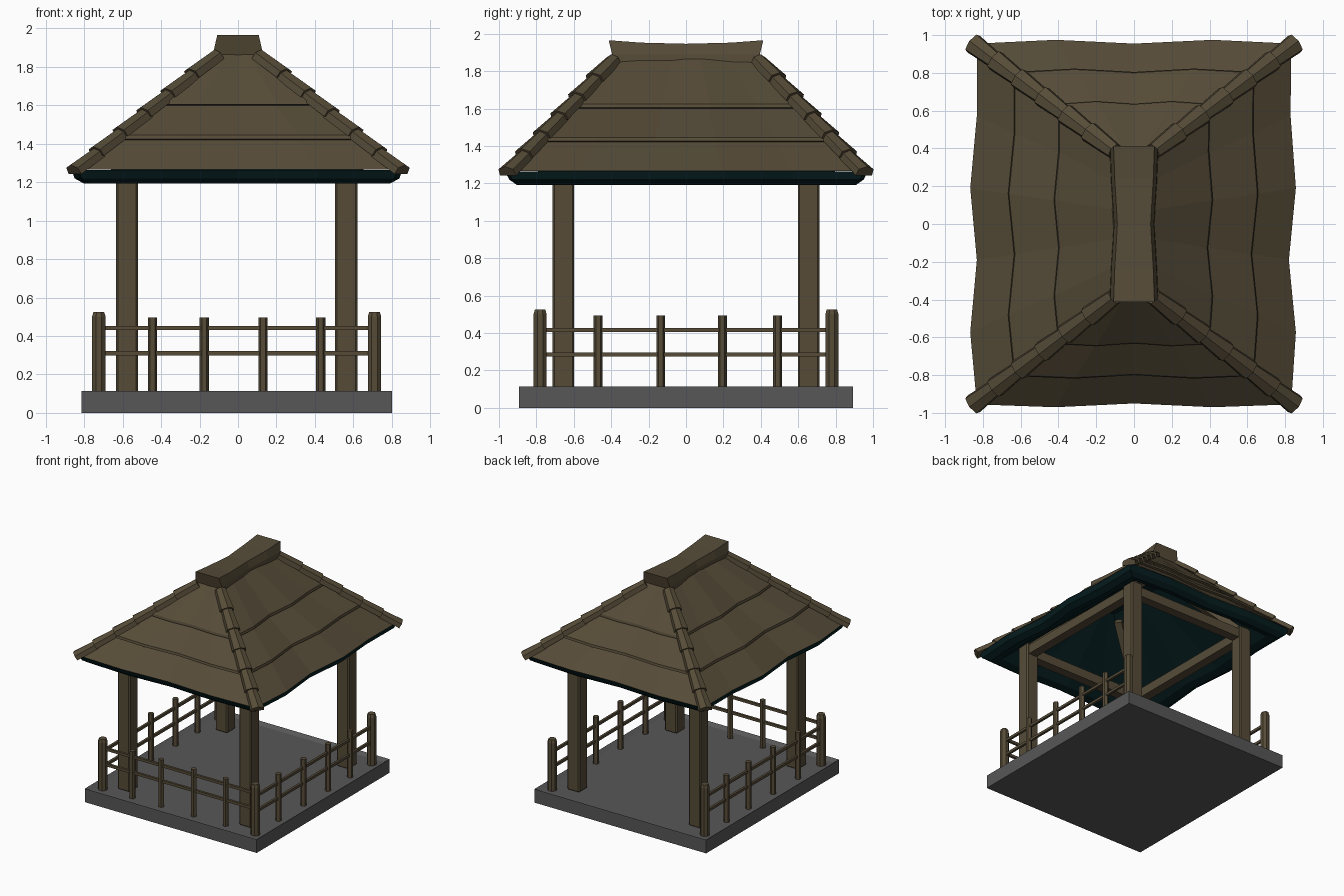
import bpy, bmesh, math
from mathutils import Vector, Matrix

if "Cube" in bpy.data.objects:
    bpy.data.objects.remove(bpy.data.objects["Cube"])

OX = -0.007  # small sideways offset of the base and timber


def material(name, rgb):
    m = bpy.data.materials.new(name)
    m.diffuse_color = (*rgb, 1)
    m.use_nodes = True
    m.node_tree.nodes["Principled BSDF"].inputs["Base Color"].default_value = m.diffuse_color
    return m


THATCH = material("thatch brown", (0.092, 0.071, 0.039))
WOOD = material("wood brown", (0.092, 0.071, 0.039))
STONE = material("stone grey", (0.095, 0.095, 0.095))
TEAL = material("dark teal", (0.002, 0.013, 0.015))


def finish(name, bm, mat):
    bmesh.ops.recalc_face_normals(bm, faces=bm.faces)
    me = bpy.data.meshes.new(name)
    bm.to_mesh(me)
    bm.free()
    me.materials.append(mat)
    ob = bpy.data.objects.new(name, me)
    bpy.context.collection.objects.link(ob)
    return ob


def loft(name, rings, mat, cap_start=True, cap_end=True):
    bm = bmesh.new()
    vs = [[bm.verts.new(p) for p in r] for r in rings]
    n = len(vs[0])
    for a, b in zip(vs, vs[1:]):
        for i in range(n):
            j = (i + 1) % n
            bm.faces.new((a[i], a[j], b[j], b[i]))
    if cap_start:
        bm.faces.new(vs[0])
    if cap_end:
        bm.faces.new(vs[-1])
    return finish(name, bm, mat)


def bar(name, a, b, w, h, mat=WOOD):
    """Rectangular beam from a to b."""
    a, b = Vector(a), Vector(b)
    d = (b - a).normalized()
    s = d.cross(Vector((0, 0, 1))).normalized()
    u = s.cross(d)
    sec = [s * x * w / 2 + u * z * h / 2 for x, z in ((-1, -1), (1, -1), (1, 1), (-1, 1))]
    return loft(name, [[p + o for o in sec] for p in (a, b)], mat)


def post(name, x, y, profile, sides, turn):
    """Upright post from (radius, z) pairs."""
    rings = [[(x + r * math.cos(turn + k * math.tau / sides),
               y + r * math.sin(turn + k * math.tau / sides), z) for k in range(sides)]
             for r, z in profile]
    return loft(name, rings, WOOD)


# Stone base with a raised rim
bm = bmesh.new()
bmesh.ops.create_cube(bm, size=1, matrix=Matrix.Translation((OX, 0, 0.0575)) @ Matrix.Diagonal((1.615, 1.785, 0.115, 1)))
top = [f for f in bm.faces if f.normal.z > 0.9]
bmesh.ops.inset_region(bm, faces=top, thickness=0.045)
bmesh.ops.translate(bm, vec=(0, 0, -0.022), verts=top[0].verts)
finish("base", bm, STONE)

# Columns, corner railing posts
CX, CY, PX, PY = 0.57, 0.655, 0.717, 0.78
for sx in (-1, 1):
    for sy in (-1, 1):
        c = post("column", OX + sx * CX, sy * CY, [(0.0813, 0.09), (0.0813, 1.3)], 4, math.pi / 4)
        bv = c.modifiers.new("bevel", "BEVEL")
        bv.width, bv.segments = 0.01, 1
        post("corner_post", OX + sx * PX, sy * PY,
             [(0.038, 0.09), (0.038, 0.5), (0.03, 0.525)], 8, math.pi / 8)

# Railings on the front and both sides; the back is open
for x in (-0.445, -0.175, 0.13, 0.43):
    post("front_baluster", x, -PY, [(0.024, 0.09), (0.024, 0.495)], 6, 0)
for z in (0.31, 0.442):
    bar("front_rail", (OX - PX, -PY, z), (OX + PX, -PY, z), 0.02, 0.022)
for sx in (-1, 1):
    for y in (-0.47, -0.135, 0.195, 0.49):
        post("side_baluster", OX + sx * PX, y, [(0.024, 0.09), (0.024, 0.492)], 6, math.pi / 6)
    for z in (0.285, 0.415):
        bar("side_rail", (OX + sx * PX, -PY, z), (OX + sx * PX, PY, z), 0.02, 0.022)

# Frame beams between the columns and rafters under the hips
for s in (-1, 1):
    bar("cross_beam", (OX - CX, s * CY, 1.235), (OX + CX, s * CY, 1.235), 0.08, 0.08)
    bar("long_beam", (OX + s * CX, -CY, 1.235), (OX + s * CX, CY, 1.235), 0.08, 0.08)
    for t in (-1, 1):
        bar("rafter", (OX + s * CX, t * CY, 1.27), (s * 0.13, t * 0.35, 1.66), 0.06, 0.06)

# Wavy roof outline: outward offsets along each side, start corner to end corner
SIDES = {"front": [0, 0.015, -0.005, 0.015], "right": [0, 0.025, -0.012, 0.025, -0.003],
         "back": [0, 0.02, 0, 0.02], "left": [0, 0, 0.035, 0, 0.035]}


def ring(hx, hy, z, wave=1.0):
    pts = []
    for name, offs in SIDES.items():
        for k, o in enumerate(offs):
            t, o = -1 + 2 * k / len(offs), o * wave
            pts.append({"front": (hx * t, -hy - o, z), "right": (hx + o, hy * t, z),
                        "back": (-hx * t, hy + o, z), "left": (-hx - o, -hy * t, z)}[name])
    return pts


# Thatch in three overlapping tiers
loft("thatch_roof", [
    ring(0.832, 0.955, 1.265), ring(0.62, 0.785, 1.42, 0.9),
    ring(0.635, 0.805, 1.425, 0.9), ring(0.63, 0.80, 1.445, 0.9),
    ring(0.385, 0.615, 1.6, 0.7), ring(0.40, 0.635, 1.605, 0.7),
    ring(0.395, 0.63, 1.625, 0.7), ring(0.105, 0.385, 1.865, 0.3)], THATCH, False)

# Dark underside with a thick eave
loft("roof_underside", [
    ring(0.83, 0.953, 1.264), ring(0.815, 0.93, 1.22), ring(0.765, 0.89, 1.192),
    ring(0.70, 0.83, 1.21, 0.8), ring(0.1, 0.37, 1.72, 0.2)], TEAL, False)

# Saddle-shaped ridge cap, flared at both ends
rows = []
for y, yt, w, zt in ((-0.375, -0.413, 0.118, 1.965), (-0.22, -0.24, 0.112, 1.952), (0, 0, 0.098, 1.946),
                     (0.22, 0.24, 0.112, 1.952), (0.375, 0.413, 0.118, 1.965)):
    rows.append([(-w - 0.012, y, 1.81), (w + 0.012, y, 1.81), (w + 0.007, (y + yt) / 2, 1.89),
                 (w - 0.01, yt, zt), (-w + 0.01, yt, zt), (-w - 0.007, (y + yt) / 2, 1.89)])
loft("ridge_cap", rows, THATCH)

# Hip covers: six overlapping segments down every corner
for sx in (-1, 1):
    for sy in (-1, 1):
        a, b = Vector((sx * 0.11, sy * 0.39, 1.868)), Vector((sx * 0.855, sy * 0.957, 1.258))
        s = (b - a).cross(Vector((0, 0, 1))).normalized()
        u = s.cross((b - a).normalized())
        for k in range(6):
            rings = []
            for t, w, lift in ((k / 6, 0.042, 0.0), ((k + 1.06) / 6 if k < 5 else 1, 0.055, 0.012)):
                p = a.lerp(b, t)
                rings.append([p + s * x * w + u * (z + lift) for x, z in
                              ((-1, -0.03), (1, -0.03), (0.9, 0.008), (0, 0.026), (-0.9, 0.008))])
            loft("hip_cover", rings, THATCH)
